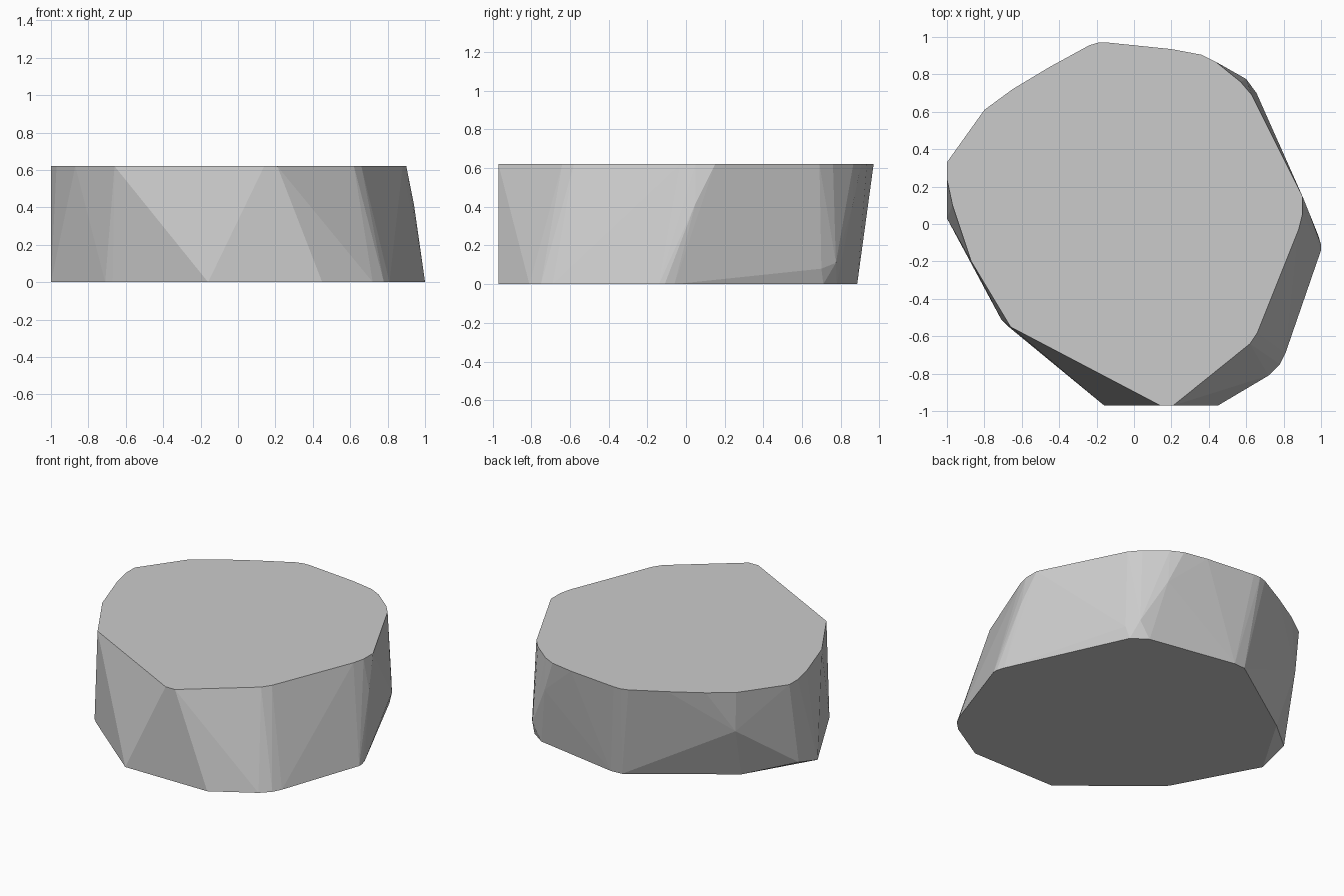
import bpy, bmesh, math

if "Cube" in bpy.data.objects:
    bpy.data.objects.remove(bpy.data.objects["Cube"])

H = 0.62

# Flat upper outline of the stone
top = [(-1, .33), (-.8, .61), (-.65, .72), (-.45, .84), (-.24, .955), (-.19, .97),
       (-.14, .97), (.2, .935), (.36, .905), (.44, .865), (.57, .76), (.63, .69),
       (.9, .15), (.9, .05), (.88, -.03), (.66, -.58), (.62, -.64), (.21, -.97),
       (.14, -.97), (-.66, -.55), (-.87, -.2), (-.97, .1), (-1, .24)]

# Flat base outline, shifted towards the front right
base = [(1, -.14), (.985, -.06), (.63, .71), (.53, .78), (-.06, .885), (-.14, .88),
        (-.74, .47), (-1, .03), (-.71, -.51), (-.67, -.55), (-.16, -.97),
        (.45, -.97), (.72, -.81), (.78, -.75), (.81, -.69), (1, -.11)]

# Corners between the two faces
middle = [(-.785, .595, .35), (-1, .23, .06), (.655, .7, .08), (.6, .775, .11),
          (.45, .86, .4), (.94, .05, .42)]

points = [(x, y, H) for x, y in top] + [(x, y, 0) for x, y in base] + middle

# Wrap the outlines into one faceted convex block
bm = bmesh.new()
for p in points:
    bm.verts.new(p)
hull = bmesh.ops.convex_hull(bm, input=bm.verts[:])
bmesh.ops.delete(bm, geom=[v for v in bm.verts if not v.link_faces], context='VERTS')
bmesh.ops.dissolve_limit(bm, angle_limit=math.radians(0.5),
                         verts=bm.verts[:], edges=bm.edges[:])
bmesh.ops.recalc_face_normals(bm, faces=bm.faces[:])

mesh = bpy.data.meshes.new("flat_stone")
bm.to_mesh(mesh)
bm.free()
stone = bpy.data.objects.new("flat_stone", mesh)
bpy.context.collection.objects.link(stone)
